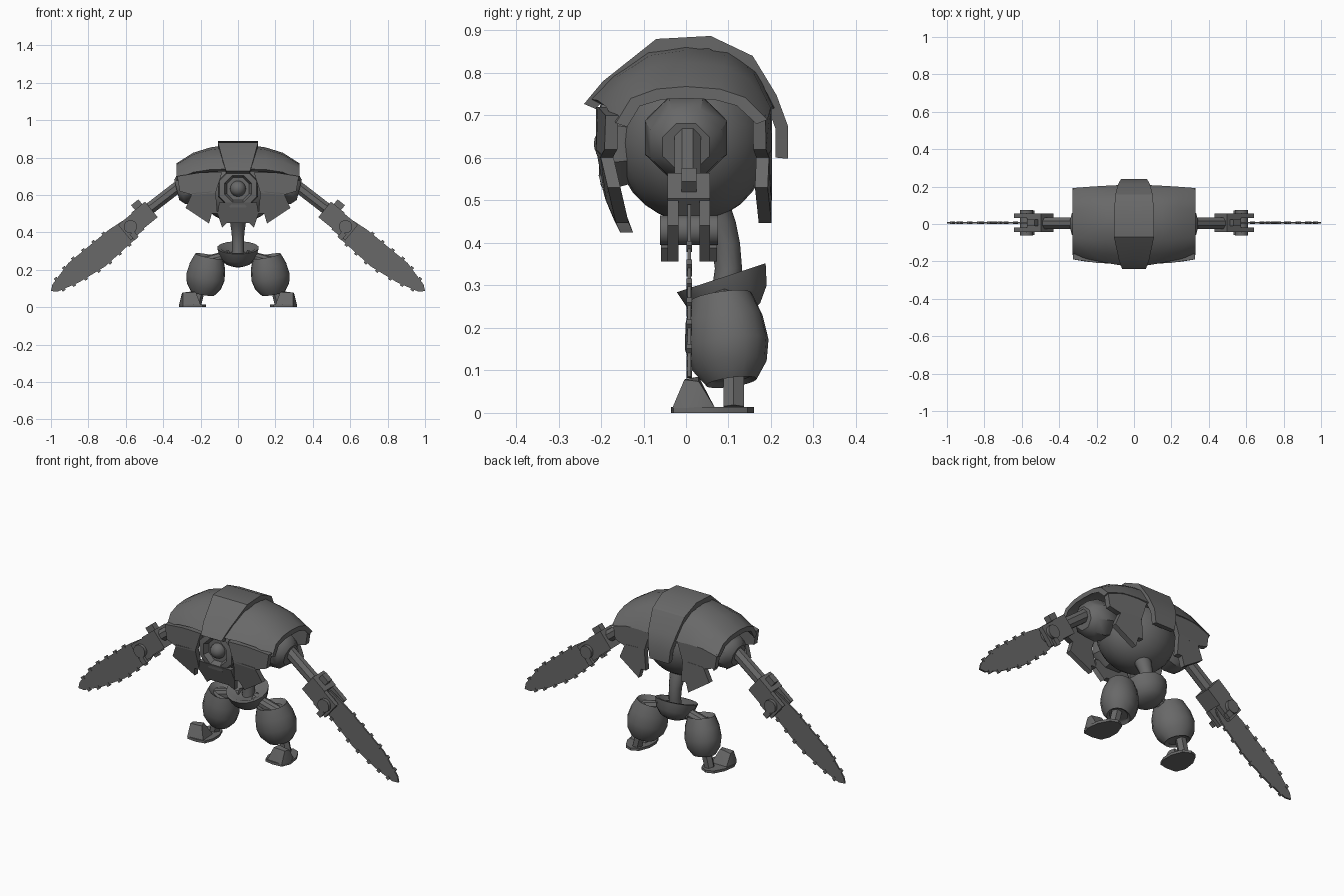
import bpy, bmesh, math
from mathutils import Vector, Matrix

if "Cube" in bpy.data.objects:
    bpy.data.objects.remove(bpy.data.objects["Cube"])

grey = bpy.data.materials.new("dark_grey")
grey.diffuse_color = (0.14, 0.14, 0.14, 1)
grey.use_nodes = True
grey.node_tree.nodes["Principled BSDF"].inputs["Base Color"].default_value = grey.diffuse_color


def finish(name, bm, mirror=False, angle=35):
    """Turn a bmesh into a shaded object, optionally mirrored across x."""
    bmesh.ops.recalc_face_normals(bm, faces=bm.faces[:])
    me = bpy.data.meshes.new(name)
    bm.to_mesh(me)
    bm.free()
    me.materials.append(grey)
    ob = bpy.data.objects.new(name, me)
    bpy.context.collection.objects.link(ob)
    bpy.ops.object.select_all(action='DESELECT')
    ob.select_set(True)
    bpy.context.view_layer.objects.active = ob
    bpy.ops.object.shade_smooth_by_angle(angle=math.radians(angle))
    if mirror:
        ob.modifiers.new("mirror", 'MIRROR').use_mirror_merge = False
    return ob


def frame(origin, z_dir, scale=(1, 1, 1)):
    rot = Vector(z_dir).to_track_quat('Z', 'Y').to_matrix().to_4x4()
    return Matrix.Translation(origin) @ rot @ Matrix.Diagonal((*scale, 1))


def lathe(bm, profile, mat, segs):
    """Rings of (radius, height) around the local z axis."""
    rings = []
    for r, h in profile:
        rings.append([bm.verts.new(mat @ Vector((
            r * math.cos(2 * math.pi * (i + .5) / segs),
            r * math.sin(2 * math.pi * (i + .5) / segs), h))) for i in range(segs)])
    for a, b in zip(rings, rings[1:]):
        for i in range(segs):
            j = (i + 1) % segs
            bm.faces.new((a[i], a[j], b[j], b[i]))
    bm.faces.new(rings[0])
    bm.faces.new(rings[-1])


def turned(name, profile, origin, axis, segs, mirror=False, scale=(1, 1, 1)):
    bm = bmesh.new()
    lathe(bm, profile, frame(origin, axis, scale), segs)
    return finish(name, bm, mirror)


def prism(bm, pts, y_of, thick):
    """Extrude an (x, z) outline along y, with y following y_of(x, z)."""
    a = [bm.verts.new((x, y_of(x, z), z)) for x, z in pts]
    b = [bm.verts.new((x, y_of(x, z) + thick, z)) for x, z in pts]
    bm.faces.new(a)
    bm.faces.new(b)
    for i in range(len(pts)):
        j = (i + 1) % len(pts)
        bm.faces.new((a[i], a[j], b[j], b[i]))


def sphere(name, r, loc, scale=(1, 1, 1), u=24, v=14, mirror=False):
    bm = bmesh.new()
    bmesh.ops.create_uvsphere(bm, u_segments=u, v_segments=v, radius=r,
                              matrix=Matrix.Translation(loc) @ Matrix.Diagonal((*scale, 1)))
    return finish(name, bm, mirror)


def shell(name, sections, thick, mirror):
    """Loft (x, [(y, z)...]) arcs into a thick curved plate."""
    bm = bmesh.new()
    centre = Vector((0, 0.01, 0.62))
    layers = []
    for t in (0, thick):
        rows = []
        for arc in sections:
            row = []
            for p in arc:
                p = Vector(p)
                d = (p - Vector((p.x, centre.y, centre.z))).normalized()
                row.append(bm.verts.new(p - d * t))
            rows.append(row)
        layers.append(rows)
    m, n = len(sections), len(sections[0])
    for rows in layers:
        for i in range(m - 1):
            for j in range(n - 1):
                bm.faces.new((rows[i][j], rows[i + 1][j], rows[i + 1][j + 1], rows[i][j + 1]))
    o, k = layers
    rim = ([(i, 0) for i in range(m)] + [(m - 1, j) for j in range(1, n)]
           + [(i, n - 1) for i in range(m - 2, -1, -1)] + [(0, j) for j in range(n - 2, 0, -1)])
    for (a, b), (c, d) in zip(rim, rim[1:] + rim[:1]):
        bm.faces.new((o[a][b], o[c][d], k[c][d], k[a][b]))
    return finish(name, bm, mirror, 30)


# Round body with the shoulders
sphere("body", 0.18, (0, 0.015, 0.635), (1.15, 1, 1.03))
turned("shoulder", [(.06, -.12), (.095, -.07), (.105, -.01), (.09, .05), (.06, .075)],
       (.255, 0, .645), (1, 0, -.25), 8, True)

# Side shells
arc_in = [(-.22, .735), (-.17, .79), (-.09, .848), (0, .862), (.1, .848), (.165, .8), (.208, .715)]
arc_out = [(-.165, .682), (-.13, .74), (-.07, .762), (0, .768), (.08, .762), (.14, .742), (.192, .69)]
sections = []
for x, t, bulge in ((.06, -.06, 0), (.15, .22, .012), (.24, .56, .016), (.33, 1, 0)):
    sections.append([(x, a[0] + (b[0] - a[0]) * t, a[1] + (b[1] - a[1]) * t + bulge)
                     for a, b in zip(arc_in, arc_out)])
shell("side_shell", sections, .028, True)

# Centre band over the top
band = [(-.24, .727, .064), (-.196, .78, .08), (-.07, .88, .107), (.058, .887, .107),
        (.157, .84, .1), (.213, .748, .085), (.24, .675, .07), (.24, .598, .06)]
shell("centre_band", [[(s * w, y, z) for y, z, w in band] for s in (-1, 0, 1)], .03, False)

# Skirt plates, front and back
upper = [(.085, .72), (.2, .72), (.325, .70), (.312, .62), (.245, .60), (.12, .61)]
lower = [(.12, .62), (.245, .61), (.28, .53), (.155, .447), (.14, .5), (.11, .5)]


def front_y(x, z):
    drop = max(0, .6 - z)
    return -.212 + drop * .1 + drop ** 2 * 1.3 + .45 * max(0, abs(x) - .1) ** 2


for name, pts in (("upper_front_skirt", upper), ("lower_front_skirt", lower)):
    bm = bmesh.new()
    prism(bm, pts, front_y, .03)
    finish(name, bm, True)
    bm = bmesh.new()
    prism(bm, pts, lambda x, z: .172 - .3 * max(0, x - .1) ** 2, .03)
    finish(name.replace("front", "back"), bm, True)
bm = bmesh.new()
prism(bm, [(-.11, .5), (-.085, .425), (-.06, .45), (.06, .45), (.085, .425), (.11, .5),
           (.1, .56), (-.1, .56)], front_y, .03)
finish("chin_plate", bm)

# Eye socket and eye
turned("eye_socket", [(.1, 0), (.115, .05), (.108, .075), (.078, .08), (.065, .05)],
       (0, -.125, .633), (0, -1, 0), 8)
sphere("eye", .042, (0, -.175, .633), u=16, v=10)

# Arms: all parts lie in a slanted frame at the elbow
elbow = Vector((.575, .007, .43))
ARM = Matrix.Translation(elbow) @ Matrix.Rotation(math.radians(39), 4, 'Y')


def arm_box(bm, u, y, v):
    size = [b - a for a, b in (u, y, v)]
    mid = [(a + b) / 2 for a, b in (u, y, v)]
    bmesh.ops.create_cube(bm, size=1, matrix=ARM @ Matrix.Translation(mid) @ Matrix.Diagonal((*size, 1)))


turned("upper_arm", [(.034, 0), (.034, .26)], (.28, .004, .675), (.79, 0, -.61), 8, True)
bm = bmesh.new()
arm_box(bm, (-.145, -.05), (-.05, .05), (-.052, .055))
for s in (-1, 1):
    arm_box(bm, (-.05, .045), sorted((s * .025, s * .05)), (-.058, .05))
arm_box(bm, (-.125, -.075), (-.018, .018), (.055, .087))
finish("elbow_fork", bm, True)
bm = bmesh.new()
lathe(bm, [(.036, -.068), (.036, .068)], frame(elbow, (0, 1, 0)), 12)
for s in (-1, 1):
    arm_box(bm, (.0, .03), sorted((s * .045, s * .066)), (-.07, -.03))
finish("elbow_bolt", bm, True)

# Toothed blade
edge_low = [(-.04, -.045), (.03, -.068), (.24, -.08), (.4, -.058), (.52, -.025)]
edge_top = [(.52, .022), (.38, .058), (.1, .06), (-.04, .045)]
bm = bmesh.new()
prism(bm, edge_low + [(.547, 0)] + edge_top, lambda x, z: -.004, .009)
bmesh.ops.transform(bm, matrix=ARM, verts=bm.verts[:])
for pts in (edge_low[1:], edge_top[:3][::-1]):
    for (u0, v0), (u1, v1) in zip(pts, pts[1:]):
        n = max(1, round((u1 - u0) / .08))
        for i in range(n):
            t = (i + .5) / n
            u, v = u0 + (u1 - u0) * t, v0 + (v1 - v0) * t
            arm_box(bm, (u - .009, u + .009), (-.006, .007), (v - .01, v + .01))
finish("saw_blade", bm, True)

# Waist post and tilted pelvis bowl
bm = bmesh.new()
path = [(.05, .50, .05), (.075, .45, .042), (.093, .4, .034), (.1, .34, .032), (.09, .27, .032)]
rings = [[bm.verts.new((r * math.cos(a * math.pi / 6), y + r * math.sin(a * math.pi / 6), z))
          for a in range(12)] for y, z, r in path]
for a, b in zip(rings, rings[1:]):
    for i in range(12):
        bm.faces.new((a[i], a[(i + 1) % 12], b[(i + 1) % 12], b[i]))
finish("waist_post", bm)
turned("pelvis_bowl", [(.035, -.1), (.07, -.085), (.098, -.05), (.112, 0), (.095, 0), (.05, -.03)],
       (0, .083, .318), (0, -.31, .95), 16)

# Legs
turned("hip_rod", [(.032, 0), (.032, .16)], (.04, .09, .275), (.95, 0, -.25), 10, True)
turned("thigh", [(.045, .085), (.07, .105), (.088, .05), (.095, -.01), (.085, -.06), (.058, -.1), (.045, -.09)],
       (.172, .095, .17), (-.18, -.12, 1), 16, True, (1.0, 1.13, 1))
turned("shin", [(.028, 0), (.028, .11)], (.225, .112, .012), (-.25, 0, 1), 6, True)

# Feet: rounded sole and wedge toe
bm = bmesh.new()
sole = [(.19, -.025), (.24, -.035), (.295, -.03), (.315, .02), (.305, .09), (.275, .145),
        (.235, .16), (.195, .14), (.172, .08), (.172, .02)]
low = [bm.verts.new((x, y, 0)) for x, y in sole]
top = [bm.verts.new((x, y, .014)) for x, y in sole]
bm.faces.new(low)
bm.faces.new(top)
for i in range(10):
    j = (i + 1) % 10
    bm.faces.new((low[i], low[j], top[j], top[i]))
finish("foot_sole", bm, True)
bm = bmesh.new()
for p in ((.2, -.025, .012), (.295, -.032, .012), (.315, .02, .012), (.3, .068, .012), (.205, .068, .012),
          (.295, -.004, .078), (.3, .03, .074), (.235, .03, .085), (.225, -.002, .08)):
    bm.verts.new(p)
bmesh.ops.convex_hull(bm, input=bm.verts[:])
finish("toe_wedge", bm, True)
